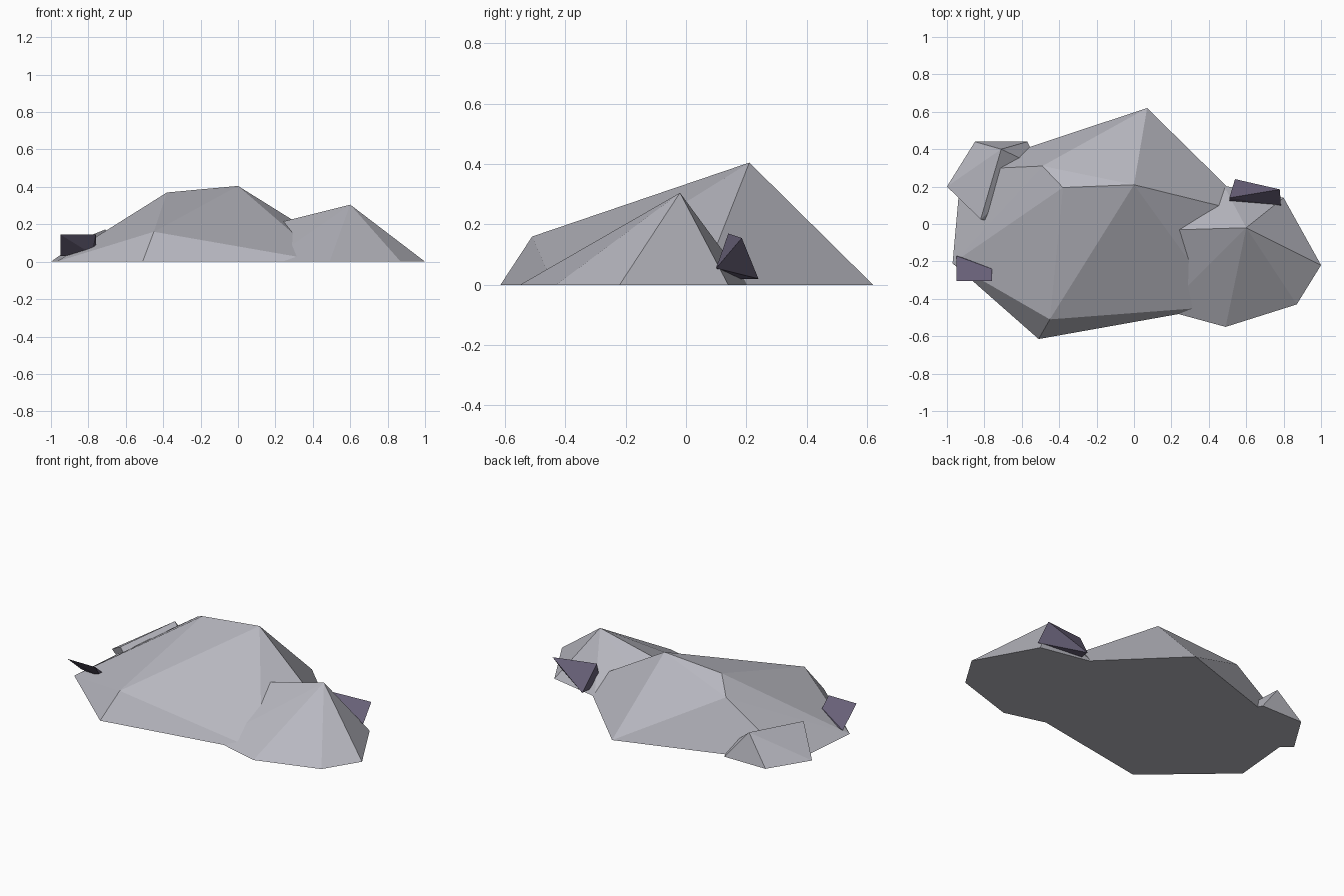
import bpy
import bmesh

cube = bpy.data.objects.get("Cube")
if cube:
    bpy.data.objects.remove(cube, do_unlink=True)


def make_material(name, colour):
    mat = bpy.data.materials.new(name)
    mat.use_nodes = True
    mat.diffuse_color = colour
    mat.node_tree.nodes["Principled BSDF"].inputs["Base Color"].default_value = colour
    return mat


def faceted_rock(name, corners, mat):
    """Flat-faced convex stone spanned by its corner points."""
    bm = bmesh.new()
    for corner in corners:
        bm.verts.new(corner)
    hull = bmesh.ops.convex_hull(bm, input=bm.verts)
    loose = {v for v in hull["geom_interior"] if isinstance(v, bmesh.types.BMVert)}
    bmesh.ops.delete(bm, geom=list(loose), context="VERTS")
    bmesh.ops.recalc_face_normals(bm, faces=bm.faces)
    mesh = bpy.data.meshes.new(name)
    bm.to_mesh(mesh)
    bm.free()
    mesh.materials.append(mat)
    obj = bpy.data.objects.new(name, mesh)
    bpy.context.collection.objects.link(obj)
    return obj


def ground(*points):
    return [(x, y, 0) for x, y in points]


stone = make_material("pale grey stone", (0.48, 0.48, 0.53, 1))
crystal = make_material("dusky purple stone", (0.14, 0.12, 0.19, 1))

# Large central boulder: outline on the ground, then the ridge
faceted_rock("main_boulder",
             ground((-0.51, -0.615), (-0.97, -0.21), (-0.925, 0.29),
                    (0.07, 0.62), (0.65, 0.05), (0.47, -0.44))
             + [(0, 0.21, 0.405), (-0.38, 0.195, 0.37),
                (-0.49, 0.31, 0.295), (-0.45, -0.51, 0.16)], stone)

# Medium peaked boulder on the +x side
faceted_rock("side_boulder",
             ground((0.16, -0.46), (0.49, -0.55), (0.87, -0.43), (1, -0.22),
                    (0.8, 0.14), (0.48, 0.205), (0.1, 0.12))
             + [(0.6, -0.02, 0.305), (0.1, -0.035, 0.18)], stone)

# Low slab against the back corner
faceted_rock("back_slab",
             ground((-1, 0.2), (-0.85, 0.44), (-0.57, 0.44),
                    (-0.5, 0.3), (-0.7, 0), (-0.8, 0.04))
             + [(-0.71, 0.4, 0.172), (-0.82, 0.025, 0.128)], stone)

# Purple chips lodged in the boulders
faceted_rock("back_chip",
             [(0.51, 0.14, 0.17), (0.78, 0.185, 0.155), (0.54, 0.24, 0.02),
              (0.785, 0.1, 0.055), (0.53, 0.155, 0.02), (0.51, 0.11, 0.06)], crystal)
faceted_rock("front_chip",
             [(-0.95, -0.305, 0.145), (-0.76, -0.305, 0.145), (-0.76, -0.24, 0.09),
              (-0.95, -0.17, 0.03), (-0.78, -0.22, 0.04)], crystal)
